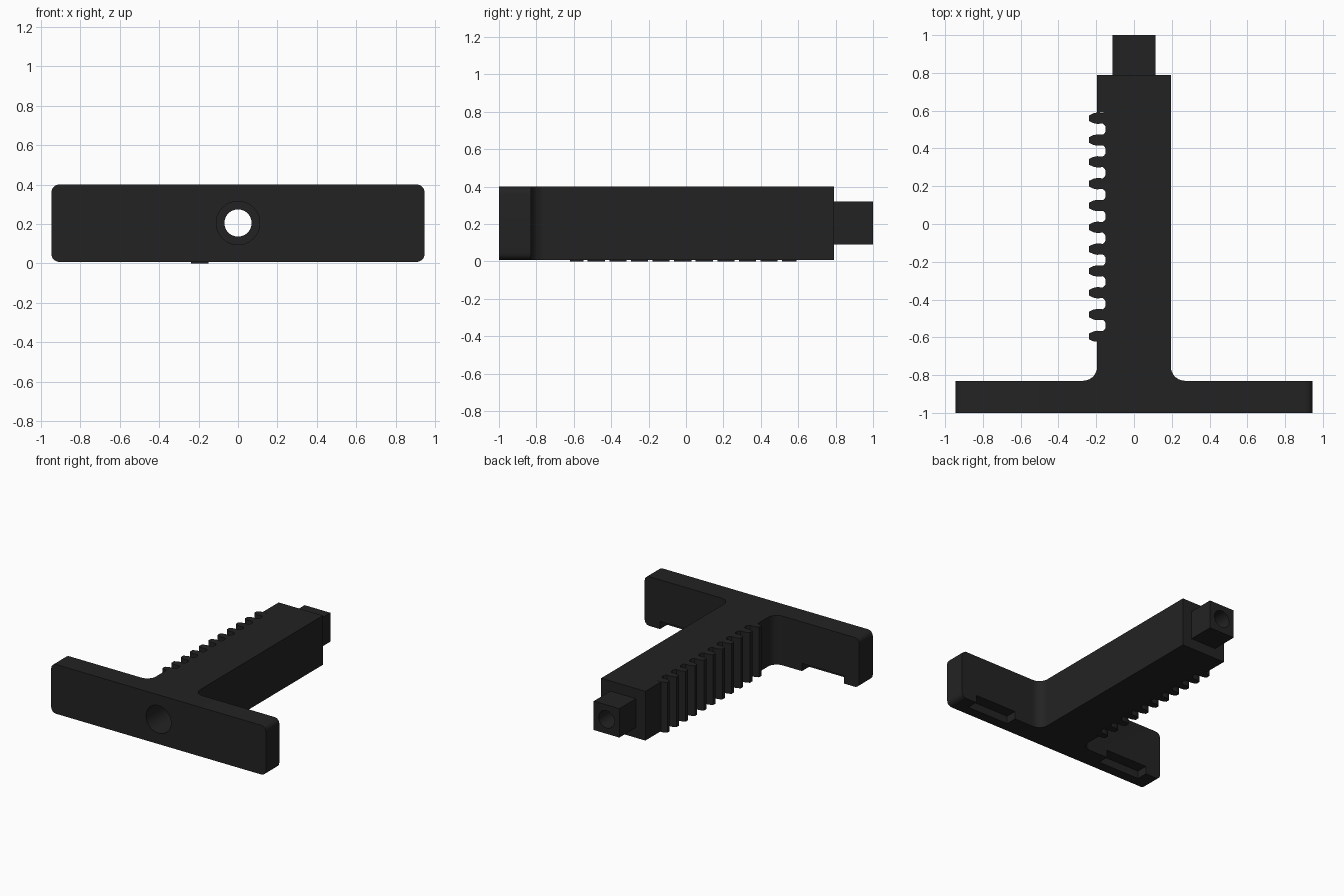
import bpy, bmesh, math
from mathutils import Vector

if "Cube" in bpy.data.objects:
    bpy.data.objects.remove(bpy.data.objects["Cube"])

black = bpy.data.materials.new("matte black")
black.diffuse_color = (0.0165, 0.0165, 0.0165, 1)
black.use_nodes = True
black.node_tree.nodes["Principled BSDF"].inputs["Base Color"].default_value = black.diffuse_color

Z0, Z1, ZMID = 0.008, 0.40, 0.205
PITCH, FIRST, COUNT = 0.1155, -0.595, 11


def prism(name, points, start, depth):
    """Extrude a closed outline from start along the vector depth."""
    bm = bmesh.new()
    face = bm.faces.new([bm.verts.new(start(p)) for p in points])
    ext = bmesh.ops.extrude_face_region(bm, geom=[face])
    bmesh.ops.translate(bm, vec=Vector(depth),
                        verts=[v for v in ext["geom"] if isinstance(v, bmesh.types.BMVert)])
    bmesh.ops.recalc_face_normals(bm, faces=bm.faces)
    mesh = bpy.data.meshes.new(name)
    bm.to_mesh(mesh)
    bm.free()
    mesh.materials.append(black)
    obj = bpy.data.objects.new(name, mesh)
    bpy.context.collection.objects.link(obj)
    return obj


def plan(name, points, z0, z1):
    return prism(name, points, lambda p: (p[0], p[1], z0), (0, 0, z1 - z0))


def front(name, points, y0, y1):
    return prism(name, points, lambda p: (p[0], y0, p[1]), (0, y1 - y0, 0))


def arc(cx, cy, r, a0, a1, n=10):
    return [(cx + r * math.cos(math.radians(a0 + (a1 - a0) * i / n)),
             cy + r * math.sin(math.radians(a0 + (a1 - a0) * i / n))) for i in range(n + 1)]


def rect(x0, x1, y0, y1):
    return [(x0, y0), (x1, y0), (x1, y1), (x0, y1)]


def combine(target, other, operation):
    mod = target.modifiers.new(operation.lower(), "BOOLEAN")
    mod.operation, mod.solver, mod.object = operation, "EXACT", other
    bpy.context.view_layer.objects.active = target
    bpy.ops.object.modifier_apply(modifier=mod.name)
    bpy.data.objects.remove(other, do_unlink=True)


# crossbar with rounded corners
W, R = 0.945, 0.04
outline = (arc(W - R, Z1 - R, R, 0, 90, 6) + arc(-W + R, Z1 - R, R, 90, 180, 6)
           + arc(-W + R, Z0 + R, R, 180, 270, 6) + arc(W - R, Z0 + R, R, 270, 360, 6))
body = front("handle_body", outline, -1.0, -0.83)

# shaft with filleted root and a recess along the rack side
F, S = 0.075, 0.195
shaft = ([(-S - F, -0.9), (S + F, -0.9)]
         + arc(S + F, -0.83 + F, F, 270, 180)
         + [(S, 0.79), (-S, 0.79), (-S, 0.59), (-0.15, 0.59), (-0.15, -0.62), (-S, -0.62)]
         + arc(-S - F, -0.83 + F, F, 0, -90))
combine(body, plan("shaft", shaft, Z0, Z1), "UNION")

# square end peg
combine(body, front("peg", rect(-0.113, 0.113, 0.09, 0.32), 0.75, 1.0), "UNION")

# through hole with a wide bore from the front
combine(body, front("hole", arc(0, ZMID, 0.069, 0, 360, 40)[:-1], -1.2, 1.2), "DIFFERENCE")
combine(body, front("bore", arc(0, ZMID, 0.11, 0, 360, 40)[:-1], -1.2, -0.3), "DIFFERENCE")

# slots in the lower rear edge of the crossbar
for side in (-1, 1):
    a, b = sorted((side * 0.44, side * 0.81))
    combine(body, plan("slot", rect(a, b, -0.92, -0.78), -0.1, 0.07), "DIFFERENCE")

# rack teeth, tapered at the tip and flared at the root
half = [(-0.15, 0.046), (-0.156, 0.036), (-0.165, 0.028), (-0.195, 0.03),
        (-0.215, 0.026), (-0.238, 0.015)]
parts = [body]
for i in range(COUNT):
    y = FIRST + i * PITCH
    lo = half if i else [(x, min(h, 0.026)) for x, h in half]
    hi = half if i < COUNT - 1 else [(x, min(h, 0.03)) for x, h in half]
    pts = [(x, y + h) for x, h in hi] + [(x, y - h) for x, h in reversed(lo)]
    parts.append(plan("rack_tooth_%02d" % (i + 1), pts, 0.0, Z1))

# smooth the rounded surfaces, keep the hard edges
bpy.ops.object.select_all(action="DESELECT")
for obj in parts:
    obj.select_set(True)
bpy.context.view_layer.objects.active = body
bpy.ops.object.shade_smooth_by_angle(angle=math.radians(25))
